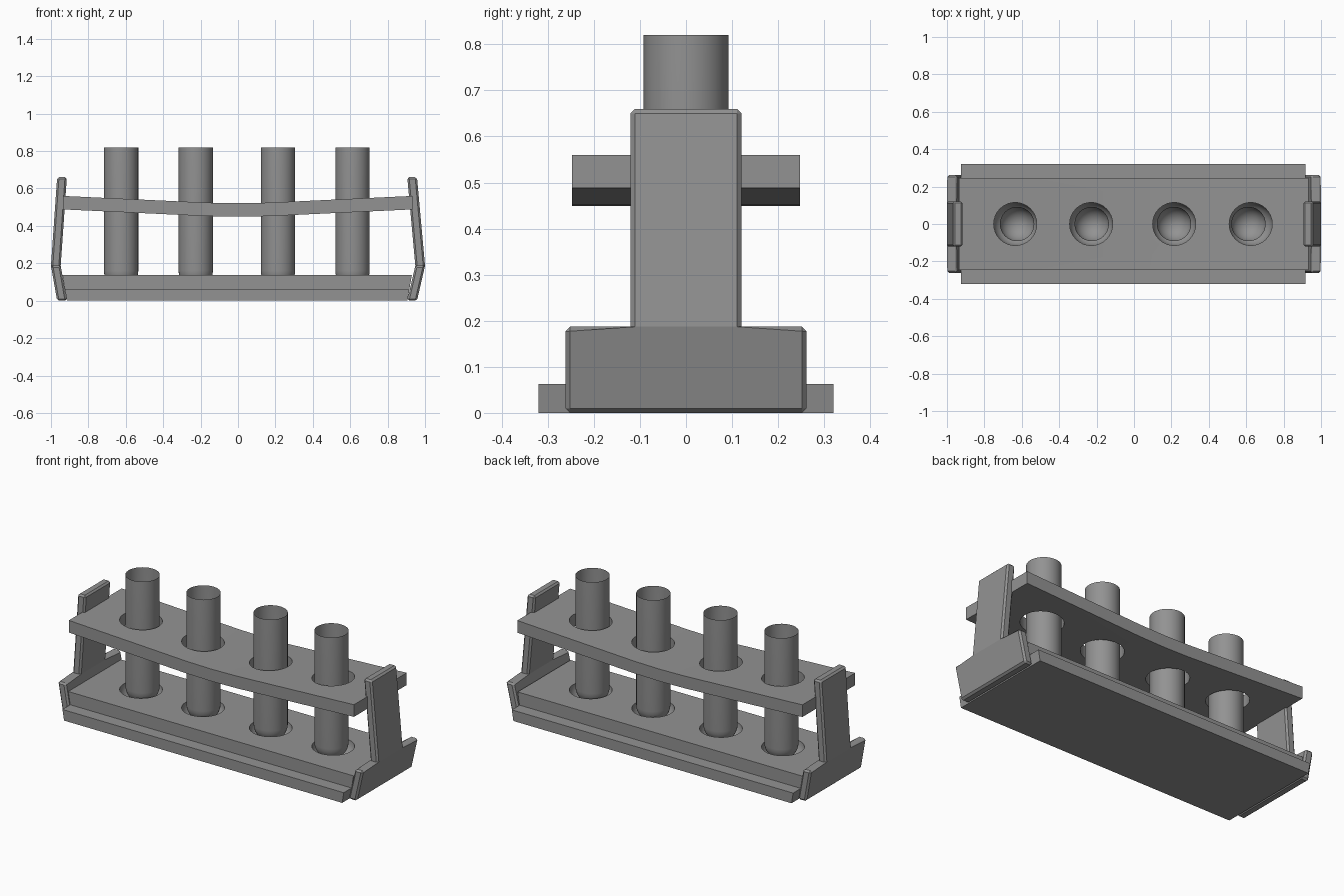
import bpy, bmesh
from math import cos, sin, pi, radians
from mathutils import Vector

if "Cube" in bpy.data.objects:
    bpy.data.objects.remove(bpy.data.objects["Cube"])

TUBE_X = (-0.625, -0.226, 0.214, 0.612)
HOLE_X = (-0.635, -0.229, 0.215, 0.624)
HOLE_R, TUBE_R = 0.115, 0.092

grey = bpy.data.materials.new("dark_grey")
grey.diffuse_color = (0.29, 0.29, 0.29, 1)
grey.use_nodes = True
grey.node_tree.nodes["Principled BSDF"].inputs["Base Color"].default_value = grey.diffuse_color


def finish(name, bm):
    bmesh.ops.recalc_face_normals(bm, faces=bm.faces)
    me = bpy.data.meshes.new(name)
    bm.to_mesh(me)
    bm.free()
    me.materials.append(grey)
    ob = bpy.data.objects.new(name, me)
    bpy.context.collection.objects.link(ob)
    return ob


def loft(name, start, end):
    """Solid between two matching closed outlines."""
    bm = bmesh.new()
    a = [bm.verts.new(p) for p in start]
    b = [bm.verts.new(p) for p in end]
    bm.faces.new(a)
    bm.faces.new(b)
    for i in range(len(a)):
        j = (i + 1) % len(a)
        bm.faces.new((a[i], a[j], b[j], b[i]))
    return finish(name, bm)


def lathe(bm, profile, x=0.0):
    """Revolve (radius, z) points around the vertical axis at x."""
    verts = [bm.verts.new((x + r, 0, z)) for r, z in profile]
    edges = [bm.edges.new(p) for p in zip(verts, verts[1:])]
    bmesh.ops.spin(bm, geom=verts + edges, cent=(x, 0, 0), axis=(0, 0, 1),
                   angle=2 * pi, steps=32, use_merge=False)
    bmesh.ops.remove_doubles(bm, verts=bm.verts, dist=0.0005)


def bowl(r, low, depth):
    """Quarter-ellipse profile from the lowest point out to the wall."""
    arc = [(r * sin(a * pi / 16), low + depth * (1 - cos(a * pi / 16))) for a in range(8)]
    return arc + [(r, low + depth)]


def smooth(ob):
    for o in bpy.context.selected_objects:
        o.select_set(False)
    ob.select_set(True)
    bpy.context.view_layer.objects.active = ob
    bpy.ops.object.shade_smooth_by_angle(angle=radians(35))


def drill(ob, profile):
    """Cut the row of round holes with a lathed shape."""
    bm = bmesh.new()
    for x in HOLE_X:
        lathe(bm, profile, x)
    cutter = finish("hole_cutter", bm)
    cutter.hide_render = True
    mod = ob.modifiers.new("holes", 'BOOLEAN')
    mod.operation, mod.solver, mod.object = 'DIFFERENCE', 'EXACT', cutter
    bpy.context.view_layer.objects.active = ob
    bpy.ops.object.modifier_apply(modifier=mod.name)
    bpy.data.objects.remove(cutter)
    smooth(ob)


# Stepped base with slightly slanted ends and bowl-shaped sockets
half = [(0.32, 0), (0.32, 0.063), (0.247, 0.063), (0.247, 0.138)]
outline = half + [(-y, z) for y, z in reversed(half)]
base = loft("base", [(-0.915 - 0.17 * z, y, z) for y, z in outline],
            [(0.906 + 0.17 * z, y, z) for y, z in outline])
drill(base, bowl(HOLE_R, 0.045, 0.09) + [(HOLE_R, 0.3), (0, 0.3)])

# Sagging shelf with through holes
top = [(-0.935, 0.56), (-0.165, 0.524), (0, 0.521), (0.165, 0.524), (0.932, 0.56)]
outline = top + [(x, z - 0.072) for x, z in reversed(top)]
shelf = loft("shelf", [(x, -0.247, z) for x, z in outline],
             [(x, 0.247, z) for x, z in outline])
drill(shelf, [(0, 0.3), (HOLE_R, 0.3), (HOLE_R, 0.7), (0, 0.7)])


# End panels: wide foot leaning out, narrow post leaning in
def end_panel(name, side, x_foot, x_knee, x_top):
    bm = bmesh.new()
    yz = [(-0.262, 0), (0.262, 0), (0.262, 0.187), (0.121, 0.187),
          (0.121, 0.66), (-0.121, 0.66), (-0.121, 0.187), (-0.262, 0.187)]
    xs = {0: x_foot, 0.187: x_knee, 0.66: x_top}
    a, b = [[bm.verts.new((side * (xs[z] - t), y, z)) for y, z in yz]
            for t in (0, 0.052)]
    for v in (a, b):
        bm.faces.new([v[i] for i in (0, 1, 2, 3, 6, 7)])
        bm.faces.new([v[i] for i in (3, 4, 5, 6)])
    for i in range(len(yz)):
        j = (i + 1) % len(yz)
        bm.faces.new((a[i], a[j], b[j], b[i]))
    bmesh.ops.recalc_face_normals(bm, faces=bm.faces)
    sharp = [e for e in bm.edges if e.is_convex and e.calc_face_angle() > radians(35)]
    bmesh.ops.bevel(bm, geom=sharp, offset=0.01, offset_type='OFFSET',
                    segments=1, profile=0.5, affect='EDGES')
    finish(name, bm)


end_panel("left_panel", -1, 0.967, 1.0, 0.967)
end_panel("right_panel", 1, 0.957, 1.0, 0.957)

# Thin open test tubes with round bottoms
for n, x in enumerate(TUBE_X):
    bm = bmesh.new()
    lathe(bm, bowl(TUBE_R, 0.068, TUBE_R) + [(TUBE_R, 0.82)])
    tube = finish(f"test_tube_{n + 1}", bm)
    tube.location.x = x
    smooth(tube)
